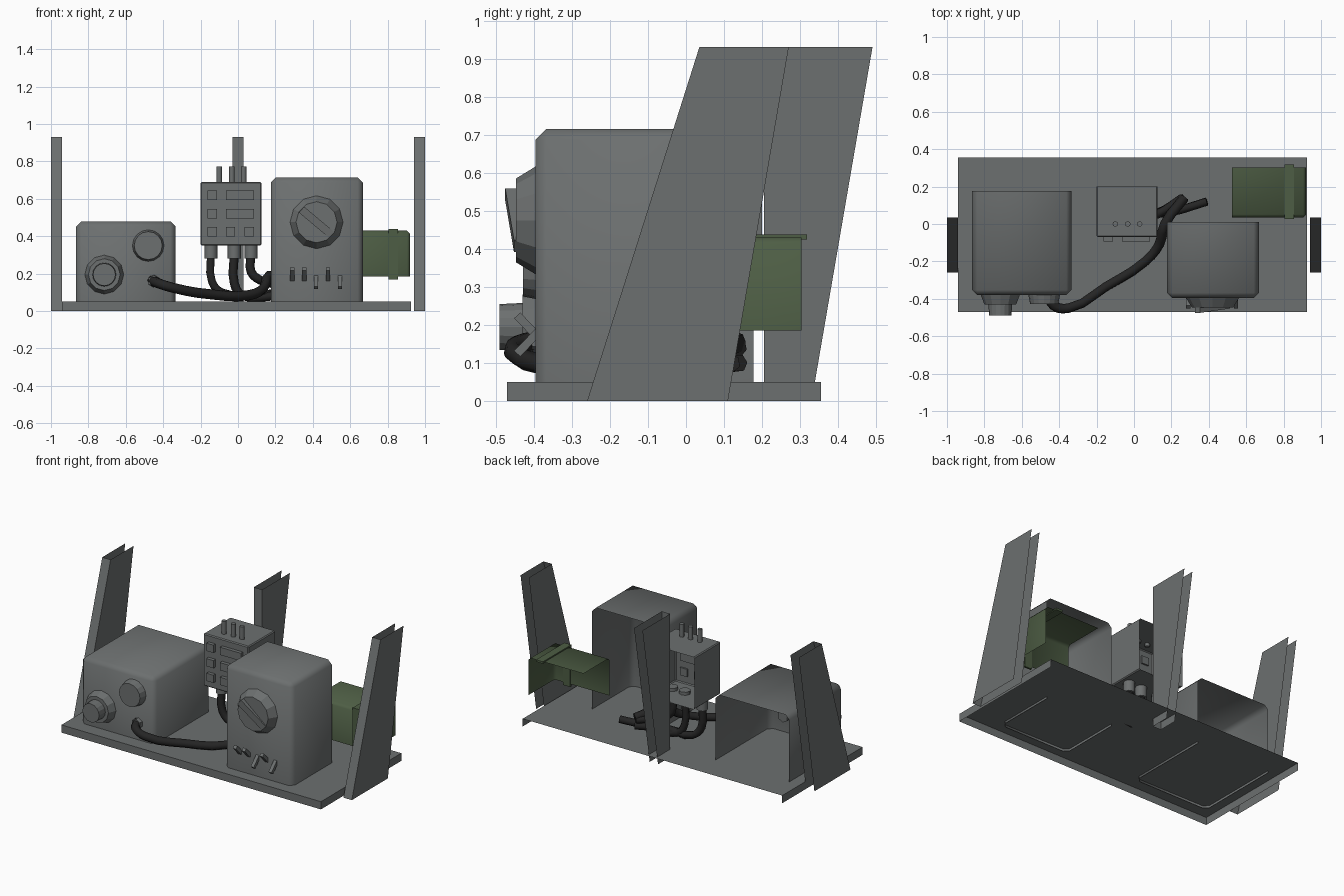
import bpy, bmesh, math
from mathutils import Vector

if "Cube" in bpy.data.objects:
    bpy.data.objects.remove(bpy.data.objects["Cube"])


def mat(name, rgb):
    m = bpy.data.materials.new(name)
    m.diffuse_color = (*rgb, 1)
    m.use_nodes = True
    m.node_tree.nodes["Principled BSDF"].inputs["Base Color"].default_value = m.diffuse_color
    return m


GREY = mat("panel grey", (0.15, 0.16, 0.16))
GREEN = mat("dull green", (0.075, 0.11, 0.058))
BLACK = mat("cable black", (0.018, 0.018, 0.018))


def finish(name, bm, m, smooth=None):
    me = bpy.data.meshes.new(name)
    bm.to_mesh(me)
    bm.free()
    ob = bpy.data.objects.new(name, me)
    bpy.context.collection.objects.link(ob)
    me.materials.append(m)
    if smooth:
        bpy.ops.object.select_all(action='DESELECT')
        bpy.context.view_layer.objects.active = ob
        ob.select_set(True)
        bpy.ops.object.shade_smooth_by_angle(angle=math.radians(smooth))
    return ob


def box(name, x, y, z, m=GREY, open_dirs=(), bevel=0, smooth=None):
    """Box from ranges; faces pointing along open_dirs are left out."""
    bm = bmesh.new()
    bmesh.ops.create_cube(bm, size=1)
    for v in bm.verts:
        v.co = Vector([r[0] + (c + 0.5) * (r[1] - r[0]) for c, r in zip(v.co, (x, y, z))])
    bm.normal_update()
    gone = [f for f in bm.faces if any(f.normal.dot(Vector(d)) > 0.9 for d in open_dirs)]
    bmesh.ops.delete(bm, geom=gone, context='FACES')
    if bevel:
        edges = [e for e in bm.edges if len(e.link_faces) == 2]
        bmesh.ops.bevel(bm, geom=edges, offset=bevel, segments=1, affect='EDGES')
    return finish(name, bm, m, smooth)


def knob(name, x, z, y0, y1, r0, r1, n):
    """Tapered knob along -y."""
    bm = bmesh.new()
    bmesh.ops.create_cone(bm, cap_ends=True, segments=n, radius1=r0, radius2=r1, depth=y0 - y1)
    ob = finish(name, bm, GREY)
    ob.rotation_euler.x = math.pi / 2
    ob.location = (x, (y0 + y1) / 2, z)
    return ob


def pin(name, x, y, z0, z1, r, n):
    bm = bmesh.new()
    bmesh.ops.create_cone(bm, cap_ends=True, segments=n, radius1=r, radius2=r, depth=z1 - z0)
    ob = finish(name, bm, GREY, 50)
    ob.location = (x, y, (z0 + z1) / 2)


def channel(name, x0, x1, prof):
    """Support post: front sheet and two side sheets, open at the back."""
    bm = bmesh.new()
    a, b = [[bm.verts.new((x, y, z)) for y, z in prof] for x in (x0, x1)]
    bm.faces.new((a[0], b[0], b[3], a[3]))
    bm.faces.new((a[0], a[3], a[2], a[1]))
    bm.faces.new(b)
    finish(name, bm, GREY)


def cable(name, pts, r):
    cu = bpy.data.curves.new(name, 'CURVE')
    cu.dimensions = '3D'
    cu.bevel_depth, cu.bevel_resolution, cu.resolution_u = r, 1, 3
    cu.use_fill_caps = True
    s = cu.splines.new('BEZIER')
    s.bezier_points.add(len(pts) - 1)
    for p, c in zip(s.bezier_points, pts):
        p.co = c
        p.handle_left_type = p.handle_right_type = 'AUTO'
    ob = bpy.data.objects.new(name, cu)
    bpy.context.collection.objects.link(ob)
    cu.materials.append(BLACK)
    bpy.ops.object.select_all(action='DESELECT')
    bpy.context.view_layer.objects.active = ob
    ob.select_set(True)
    bpy.ops.object.convert(target='MESH')


BACK, DOWN, LEFT = (0, 1, 0), (0, 0, -1), (-1, 0, 0)

# Shelf: top and three skirts
box("shelf", (-0.94, 0.925), (-0.47, 0.355), (0, 0.05), open_dirs=(BACK, DOWN))

# Support posts
side = [(-0.26, 0), (0.11, 0), (0.27, 0.93), (0.035, 0.93)]
mid = [(0.205, 0), (0.33, 0), (0.49, 0.93), (0.205, 0.93)]
channel("left_post", -1, -0.94, side)
channel("right_post", 0.94, 1, side)
channel("middle_post", -0.03, 0.03, mid)

# Equipment housings, open at the back
box("left_housing", (-0.865, -0.335), (-0.38, 0.177), (0.035, 0.48), open_dirs=(BACK, DOWN), bevel=0.027, smooth=50)
box("right_housing", (0.177, 0.667), (-0.395, 0.01), (0.035, 0.715), open_dirs=(BACK, DOWN), bevel=0.027, smooth=50)
box("switch_box", (-0.2, 0.125), (-0.07, 0.2), (0.35, 0.69), open_dirs=(BACK,), bevel=0.006)

# Green side unit with a raised strap
box("green_unit", (0.525, 0.92), (0.035, 0.303), (0.185, 0.43), GREEN, (BACK, DOWN, LEFT), 0.016, 50)
box("green_strap", (0.805, 0.855), (0.028, 0.318), (0.425, 0.438), GREEN)
box("green_strap_front", (0.805, 0.855), (0.028, 0.04), (0.168, 0.438), GREEN)

# Left housing knobs and socket
knob("large_knob_base", -0.715, 0.195, -0.378, -0.43, 0.105, 0.085, 12)
knob("large_knob_grip", -0.715, 0.195, -0.43, -0.49, 0.063, 0.06, 16)
knob("small_knob", -0.48, 0.35, -0.378, -0.428, 0.085, 0.075, 16)
socket = knob("cable_socket", -0.45, 0.16, -0.35, -0.405, 0.036, 0.032, 6)

# Right housing dial with a tapered handle turned 40 degrees
knob("dial", 0.42, 0.475, -0.393, -0.447, 0.143, 0.11, 12)
handle = box("dial_handle", (-0.105, 0.105), (-0.475, -0.44), (-0.021, 0.021))
for v in handle.data.vertices:
    if v.co.y < -0.46 and v.co.x > 0:
        v.co.y = -0.452
handle.rotation_euler.y = math.radians(40)
handle.location = (0.42, 0, 0.475)

# Toggle switches, up or down
for i, up in enumerate((1, 1, -1, 1, -1)):
    x = 0.29 + i * 0.064
    t = box("toggle_switch", (-0.011, 0.011), (-0.07, 0.01), (-0.011, 0.011))
    t.rotation_euler.x = math.radians(-46 * up)
    t.location = (x, -0.395, 0.175)

# Switch box buttons
for x, z, w in ((-0.137, 0.62, 0.025), (-0.137, 0.52, 0.025), (-0.137, 0.425, 0.025),
                (-0.04, 0.425, 0.025), (0.06, 0.425, 0.025), (0.01, 0.62, 0.075), (0.01, 0.52, 0.075)):
    box("button", (x - w, x + w), (-0.093, -0.06), (z - 0.025, z + 0.025))

# Switch box pins, sockets and cables
for x in (-0.1, -0.033, 0.03):
    pin("top_pin", x, 0, 0.67, 0.773, 0.015, 8)
for x in (-0.145, -0.02, 0.07):
    pin("bottom_socket", x, 0.04, 0.28, 0.37, 0.035, 8)
cable("left_cable", [(-0.145, 0.04, 0.3), (-0.14, 0.04, 0.16), (-0.09, 0.05, 0.1), (0.1, 0.05, 0.09), (0.27, 0.14, 0.1)], 0.024)
cable("centre_cable", [(-0.02, 0.04, 0.3), (-0.02, 0.04, 0.15), (0.02, 0.05, 0.085), (0.18, 0.06, 0.08), (0.39, 0.12, 0.1)], 0.024)
cable("right_cable", [(0.07, 0.04, 0.3), (0.07, 0.04, 0.21), (0.12, 0.05, 0.165), (0.26, 0.14, 0.14)], 0.024)

# Long cable from the left housing, along the shelf and behind the right housing
cable("long_cable", [(-0.46, -0.37, 0.165), (-0.43, -0.435, 0.15), (-0.35, -0.45, 0.125), (-0.15, -0.335, 0.09),
                     (0.06, -0.2, 0.085), (0.135, -0.11, 0.12), (0.165, 0.0, 0.19), (0.27, 0.14, 0.15)], 0.027)
